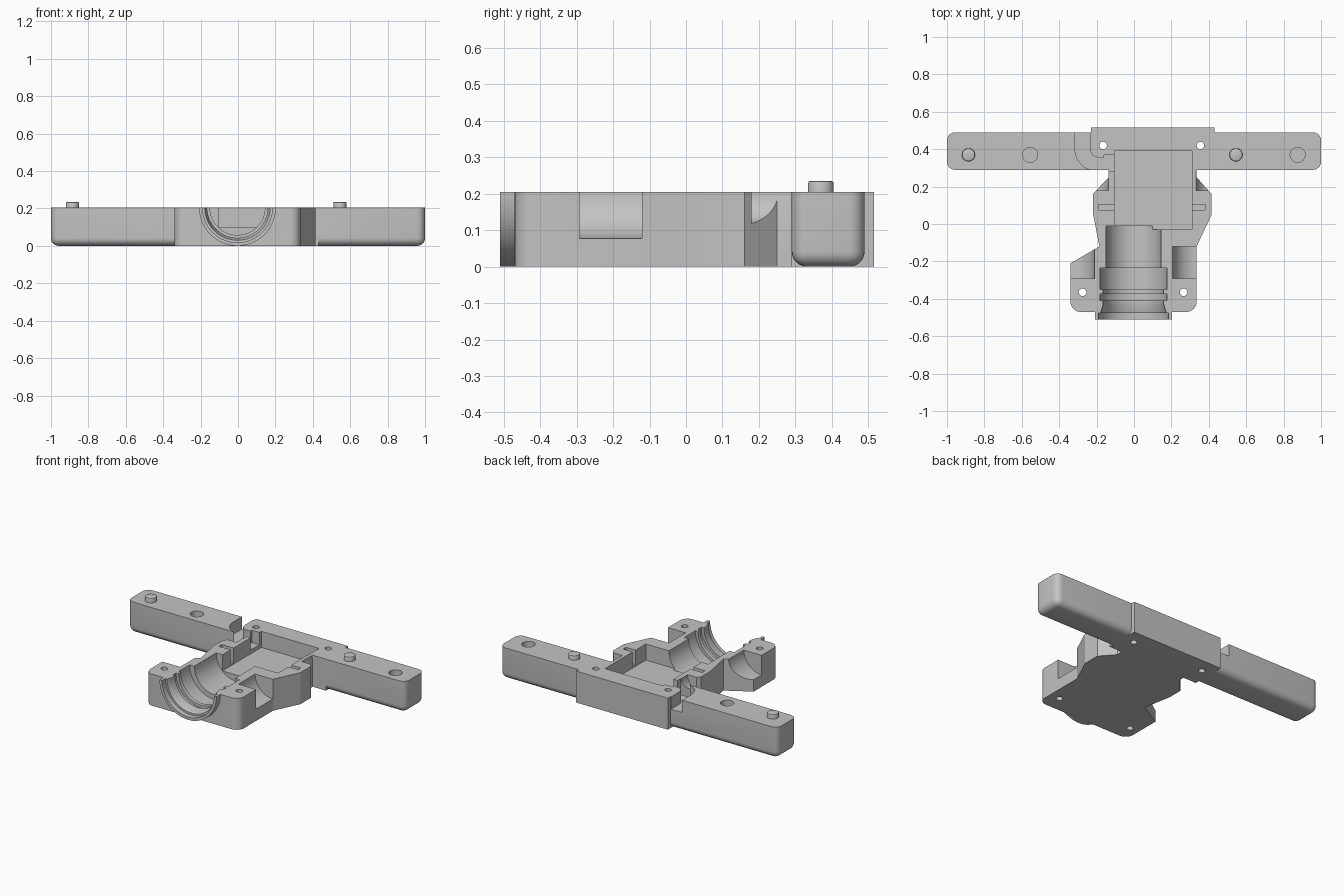
import bpy, bmesh
from math import sin, cos, pi, radians
from mathutils import Vector

TOP = 0.205          # height of the parting face
MID = 0.0975         # centre line of the housing

old = bpy.data.objects.get("Cube")
if old:
    bpy.data.objects.remove(old, do_unlink=True)

grey = bpy.data.materials.new("plain grey")
grey.use_nodes = True
grey.diffuse_color = (0.55, 0.55, 0.55, 1)
grey.node_tree.nodes["Principled BSDF"].inputs["Base Color"].default_value = grey.diffuse_color


def finish(name, bm):
    bmesh.ops.recalc_face_normals(bm, faces=bm.faces)
    mesh = bpy.data.meshes.new(name)
    bm.to_mesh(mesh)
    bm.free()
    mesh.materials.append(grey)
    obj = bpy.data.objects.new(name, mesh)
    bpy.context.collection.objects.link(obj)
    return obj


def prism(name, points, lo, hi, axis="z"):
    """Extrude a 2D outline along z, or an (x, z) outline along y."""
    bm = bmesh.new()
    place = (lambda a, b, h: (a, b, h)) if axis == "z" else (lambda a, b, h: (a, h, b))
    face = bm.faces.new([bm.verts.new(place(a, b, lo)) for a, b in points])
    ext = bmesh.ops.extrude_face_region(bm, geom=[face])
    moved = [v for v in ext["geom"] if isinstance(v, bmesh.types.BMVert)]
    bmesh.ops.translate(bm, verts=moved, vec=Vector(place(0, 0, hi - lo)))
    return finish(name, bm)


def arc(cx, cy, r, start, end, n=12):
    return [(cx + r * cos(radians(start + (end - start) * i / n)),
             cy + r * sin(radians(start + (end - start) * i / n))) for i in range(n + 1)]


def disc(cx, cy, r, n=40):
    return arc(cx, cy, r, 0, 360, n)[:-1]


def rect(x0, x1, y0, y1):
    return [(x0, y0), (x1, y0), (x1, y1), (x0, y1)]


def lathe(name, profile, cx, cz, n=64):
    """Solid of revolution around a line parallel to y, from (y, radius) pairs."""
    bm = bmesh.new()
    rings = [[bm.verts.new((cx + r * cos(2 * pi * i / n), y, cz + r * sin(2 * pi * i / n)))
              for i in range(n)] for y, r in profile]
    for a, b in zip(rings, rings[1:]):
        for i in range(n):
            j = (i + 1) % n
            bm.faces.new((a[i], a[j], b[j], b[i]))
    bm.faces.new(rings[0])
    bm.faces.new(rings[-1])
    return finish(name, bm)


def combine(target, other, operation):
    mod = target.modifiers.new("combine", "BOOLEAN")
    mod.operation, mod.solver, mod.object = operation, "EXACT", other
    bpy.context.view_layer.objects.active = target
    bpy.ops.object.modifier_apply(modifier=mod.name)
    bpy.data.objects.remove(other, do_unlink=True)


def smooth(obj):
    bpy.ops.object.select_all(action="DESELECT")
    obj.select_set(True)
    bpy.context.view_layer.objects.active = obj
    bpy.ops.object.shade_smooth_by_angle(angle=radians(25))


# housing outline with the rear block and rounded front corners
outline = [(-0.23, 0.515), (-0.23, 0.29), (-0.135, 0.29), (-0.135, 0.25), (-0.22, 0.16),
           (-0.22, 0.06), (-0.185, -0.12), (-0.34, -0.21)]
outline += arc(-0.285, -0.415, 0.055, 180, 270, 8)
outline += arc(0.28, -0.415, 0.055, 270, 360, 8)
outline += [(0.335, -0.12), (0.415, 0.05), (0.415, 0.16), (0.335, 0.25), (0.335, 0.29),
            (0.43, 0.29), (0.43, 0.515)]
housing = prism("housing", outline, 0, TOP)

# long cross bar with rounded ends and underside
bm = bmesh.new()
bmesh.ops.create_cube(bm, size=1)
for v in bm.verts:
    v.co = (v.co.x * 2, 0.39 + v.co.y * 0.2, TOP / 2 + v.co.z * TOP)
edges = [e for e in bm.edges if min(v.co.z for v in e.verts) < 0.01]
bmesh.ops.bevel(bm, geom=edges, offset=0.042, segments=6, profile=0.5, affect="EDGES")
combine(housing, finish("bar", bm), "UNION")

# half round collar at the front
combine(housing, prism("collar", arc(-0.003, TOP, TOP, 180, 360, 40), -0.51, -0.44, "y"), "UNION")

# stepped half bore
bore = [(-0.6, 0.187), (-0.475, 0.187), (-0.475, 0.175), (-0.43, 0.162), (-0.41, 0.162),
        (-0.41, 0.18), (-0.375, 0.18), (-0.375, 0.162), (-0.35, 0.162), (-0.35, 0.18),
        (-0.235, 0.18), (-0.235, 0.147), (-0.01, 0.147)]
combine(housing, lathe("bore_cut", bore, -0.003, TOP), "DIFFERENCE")

# main cavity and the cross slots beside it
combine(housing, prism("cavity_cut", rect(-0.105, 0.31, -0.03, 0.39), 0.1, 0.3), "DIFFERENCE")
for x0, x1 in ((-0.19, -0.09), (0.3, 0.38)):
    combine(housing, prism("slot_cut", rect(x0, x1, 0.075, 0.105), 0.11, 0.3), "DIFFERENCE")

# curved cable channel
channel = [(-0.315, 0.6)] + arc(-0.2, 0.4, 0.115, 180, 270)
channel += [(-0.2, 0.28), (-0.09, 0.28), (-0.09, 0.37), (-0.16, 0.37), (-0.16, 0.355)]
channel += arc(-0.185, 0.405, 0.05, 270, 180) + [(-0.235, 0.6)]
combine(housing, prism("channel_cut", channel, 0.125, 0.3), "DIFFERENCE")

# scooped side pockets and small rear reliefs
for x in (-0.34, 0.335):
    combine(housing, prism("pocket_cut", disc(x, TOP, 0.128, 64), -0.292, -0.12, "y"), "DIFFERENCE")
for side in (-1, 1):
    relief = disc(MID + side * 0.325, TOP, 0.09, 64)
    combine(housing, prism("relief_cut", relief, 0.18, 0.285, "y"), "DIFFERENCE")

# through holes for screws
for x, y in ((-0.165, 0.42), (0.355, 0.42), (-0.275, -0.365), (0.265, -0.365)):
    combine(housing, prism("screw_cut", disc(x, y, 0.02), -0.1, 0.3), "DIFFERENCE")

# blind sockets for the alignment pegs
for x in (-0.555, 0.875):
    combine(housing, prism("socket_cut", disc(x, 0.37, 0.04), 0.16, 0.3), "DIFFERENCE")
smooth(housing)

# alignment pegs with a chamfered rim
for name, x in (("right_peg", -0.885), ("left_peg", 0.545)):
    peg = prism(name, disc(x, 0.37, 0.035), TOP - 0.01, 0.235)
    bm = bmesh.new()
    bm.from_mesh(peg.data)
    rim = [e for e in bm.edges if all(v.co.z > 0.23 for v in e.verts)]
    bmesh.ops.bevel(bm, geom=rim, offset=0.006, segments=2, profile=0.5, affect="EDGES")
    bm.to_mesh(peg.data)
    bm.free()
    smooth(peg)
